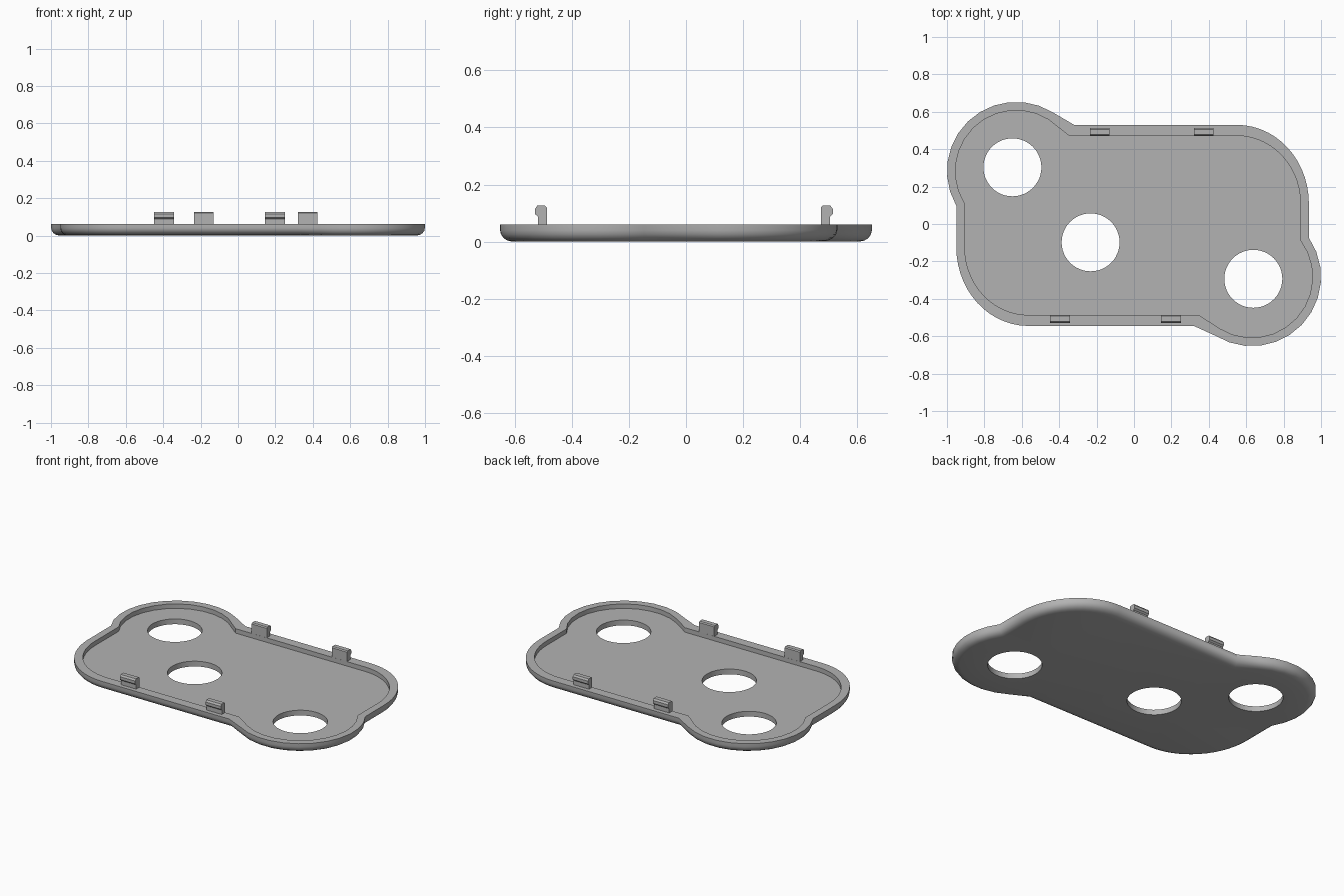
import bpy, bmesh
from math import cos, sin, acos, pi, radians

if "Cube" in bpy.data.objects:
    bpy.data.objects.remove(bpy.data.objects["Cube"])

grey = bpy.data.materials.new("plain_grey")
grey.use_nodes = True
colour = (0.45, 0.45, 0.45, 1)
grey.diffuse_color = colour
grey.node_tree.nodes["Principled BSDF"].inputs["Base Color"].default_value = colour

RIM, FLOOR, WALL = 0.061, 0.033, 0.045


def finish(bm, name, angle=30):
    bmesh.ops.recalc_face_normals(bm, faces=bm.faces)
    mesh = bpy.data.meshes.new(name)
    bm.to_mesh(mesh)
    bm.free()
    mesh.materials.append(grey)
    obj = bpy.data.objects.new(name, mesh)
    bpy.context.collection.objects.link(obj)
    bpy.ops.object.select_all(action='DESELECT')
    obj.select_set(True)
    bpy.context.view_layer.objects.active = obj
    bpy.ops.object.shade_smooth_by_angle(angle=radians(angle))
    return obj


def half_outline(inset, x_near, x_far, y_edge):
    """One lobe, one straight edge and one big round corner."""
    cx, cy, r = 0.63, 0.283, 0.37 - inset
    x_near, x_far, y_edge = x_near - inset, x_far - inset, y_edge - 1.3 * inset
    start, end, n = pi + acos((x_near - cx) / r), radians(58), 12
    pts = []
    for k in range(n + 1):
        a = start + (end - start) * k / n
        pts.append((-cx + r * cos(a), cy + r * sin(a)))
    pts.append((-0.32 - 0.6 * inset, y_edge))
    rx, ry = 0.385 - inset, 0.42 - 1.3 * inset
    for k in range(15):
        a = pi / 2 * (1 - k / 14)
        pts.append((x_far - rx + rx * cos(a), y_edge - ry + ry * sin(a)))
    return pts


def outline(inset):
    back = half_outline(inset, 0.95, 0.935, 0.53)
    front = half_outline(inset, 0.935, 0.95, 0.545)
    return back + [(-x, -y) for x, y in front]


def circle(x, y, r, n=48):
    return [(x + r * cos(2 * pi * k / n), y + r * sin(2 * pi * k / n)) for k in range(n)]


def ring(bm, pts, z):
    return [bm.verts.new((x, y, z)) for x, y in pts]


def bridge(bm, a, b):
    for k in range(len(a)):
        j = (k + 1) % len(a)
        bm.faces.new((a[k], a[j], b[j], b[k]))


def fill(bm, loops):
    edges = [bm.edges.get((lp[k - 1], lp[k])) for lp in loops for k in range(len(lp))]
    bmesh.ops.triangle_fill(bm, edges=edges, use_beauty=True, use_dissolve=False)


# Shallow tray: rounded underside, flat rim, sunken floor
bm = bmesh.new()
profile = [(0.045, 0), (0.026, 0.004), (0.012, 0.013), (0.003, 0.026),
           (0, 0.04), (0, RIM), (WALL, RIM), (WALL, FLOOR)]
rings = [ring(bm, outline(i), z) for i, z in profile]
for lower, upper in zip(rings, rings[1:]):
    bridge(bm, lower, upper)

# Three round through holes
base_loops, floor_loops = [rings[0]], [rings[-1]]
for x, y in [(-0.65, 0.303), (-0.232, -0.098), (0.638, -0.293)]:
    pts = circle(x, y, 0.155)
    low, high = ring(bm, pts, 0), ring(bm, pts, FLOOR)
    bridge(bm, low, high)
    base_loops.append(low)
    floor_loops.append(high)
fill(bm, base_loops)
fill(bm, floor_loops)
finish(bm, "tray")


# Snap clips: a stem with an outward hook, extruded along x
def clip(name, x, y, side):
    section = [(0, FLOOR), (0.032, 0.055), (0.032, 0.088), (0.042, 0.097),
               (0.042, 0.115), (0.034, 0.126), (0.006, 0.126), (0, 0.12)]
    bm = bmesh.new()
    ends = [[bm.verts.new((x + dx, side * (y + u), z)) for u, z in section]
            for dx in (-0.053, 0.053)]
    bridge(bm, *ends)
    for end in ends:
        bm.faces.new(end)
    finish(bm, name, 20)


for label, x, y, side in [("back_right", -0.183, 0.472, 1), ("back_left", 0.373, 0.472, 1),
                          ("front_right", -0.396, 0.487, -1), ("front_left", 0.198, 0.487, -1)]:
    clip("clip_" + label, x, y, side)
